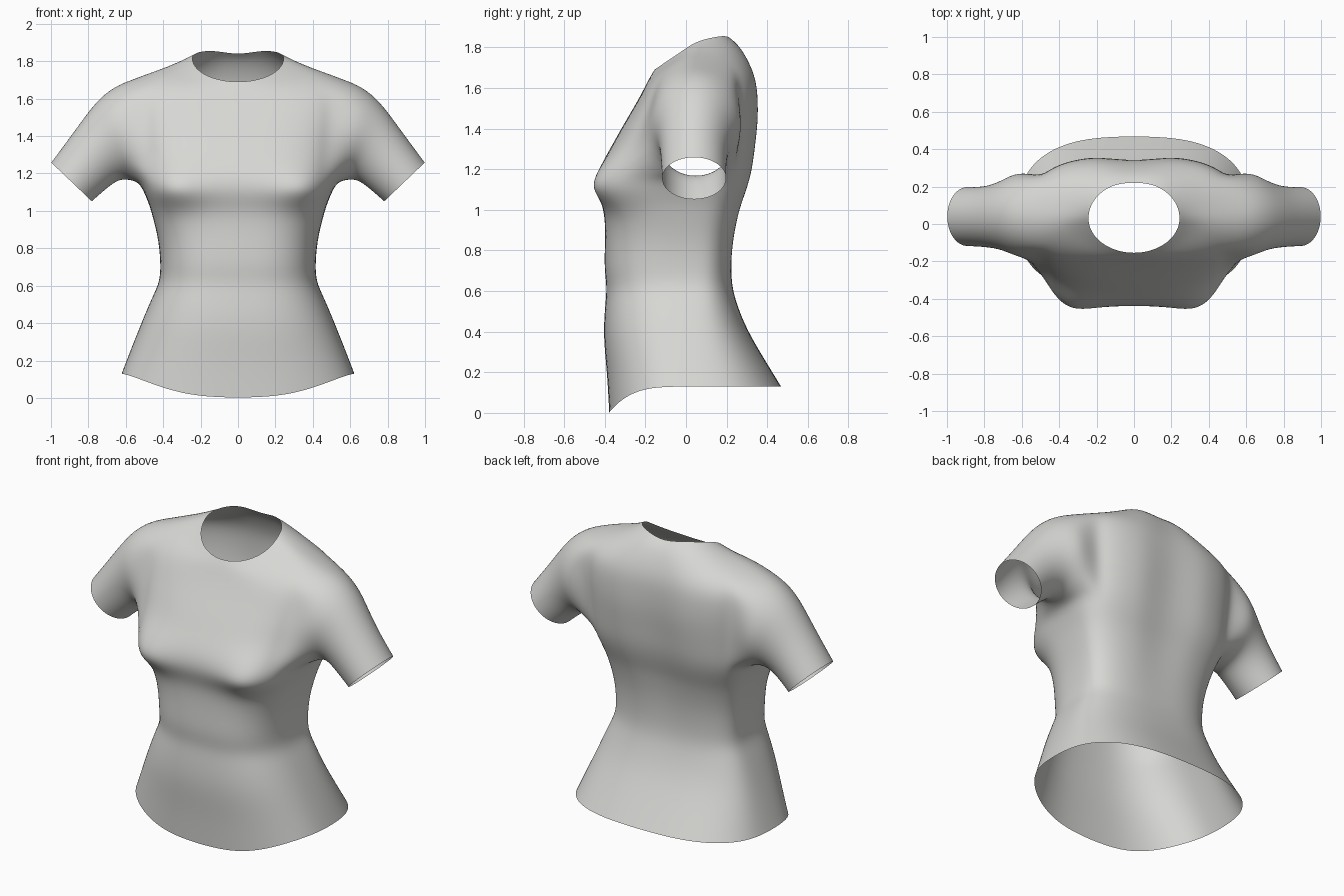
import bpy, bmesh, math
from mathutils import Vector

cube = bpy.data.objects.get("Cube")
if cube:
    bpy.data.objects.remove(cube, do_unlink=True)

SEG = 32       # points around the torso
YC = 0.03      # depth of the side seam
HALF = 3       # armhole half width in columns

# Torso rings: half width, front y, back y, front z, side z, back z, roundness
TORSO = [
    (0.625, -0.38, 0.47, 0.00, 0.13, 0.13, 0.75),
    (0.575, -0.39, 0.39, 0.20, 0.26, 0.26, 0.75),
    (0.515, -0.41, 0.30, 0.38, 0.41, 0.41, 0.75),
    (0.46, -0.40, 0.25, 0.53, 0.54, 0.54, 0.73),
    (0.42, -0.39, 0.23, 0.62, 0.62, 0.62, 0.72),
    (0.415, -0.405, 0.225, 0.71, 0.71, 0.71, 0.70),
    (0.425, -0.40, 0.235, 0.84, 0.84, 0.84, 0.70),
    (0.455, -0.40, 0.26, 0.96, 0.96, 0.96, 0.68),
    (0.475, -0.415, 0.28, 1.03, 1.03, 1.03, 0.65),
    (0.50, -0.44, 0.31, 1.11, 1.09, 1.11, 0.63),
    (0.53, -0.43, 0.335, 1.20, 1.15, 1.20, 0.64),   # armpit
    (0.545, -0.375, 0.35, 1.30, 1.29, 1.31, 0.66),
    (0.56, -0.32, 0.365, 1.40, 1.43, 1.43, 0.68),
    (0.57, -0.26, 0.365, 1.50, 1.57, 1.54, 0.68),
    (0.56, -0.215, 0.355, 1.58, 1.71, 1.64, 0.70),  # shoulder tip
    (0.43, -0.19, 0.32, 1.63, 1.755, 1.73, 0.78),
    (0.32, -0.17, 0.275, 1.667, 1.79, 1.815, 0.92),
    (0.245, -0.155, 0.23, 1.69, 1.815, 1.87, 1.00),  # neckline
]
PIT, TIP = 10, 14

# Sleeve rings: top x, top z, bottom x, bottom z, front y, back y
SLEEVE = [
    (0.66, 1.67, 0.585, 1.165, -0.18, 0.285),
    (0.76, 1.59, 0.64, 1.165, -0.14, 0.235),
    (0.87, 1.435, 0.70, 1.12, -0.125, 0.20),
    (1.00, 1.26, 0.78, 1.05, -0.12, 0.20),
]


def signed_pow(v, p):
    return math.copysign(abs(v) ** p, v) if abs(v) > 1e-6 else 0.0


def bell(v, centre, width):
    return math.exp(-((v - centre) / width) ** 2)


def torso_point(ring, col):
    width, front, back, zf, zs, zb, p = ring
    t = 2 * math.pi * col / SEG
    c, s = signed_pow(math.cos(t), p), signed_pow(math.sin(t), p)
    x = width * c
    y = YC + s * ((back - YC) if s > 0 else (YC - front))
    # The hem curves late, the neckline slopes evenly
    power = 4 if zs < 0.5 else 1.5
    if zs > 1.78:
        power = 0.7 if s > 0 else 1
    z = zs + ((zb if s > 0 else zf) - zs) * abs(s) ** power
    if s < -0.3:    # bust
        y -= 0.08 * bell(abs(x), 0.36, 0.15) * bell(z, 1.12, 0.09)
    if s > 0.3:     # spine groove and nape dip
        y -= 0.035 * bell(x, 0, 0.1) * bell(z, 1.35, 0.45)
        z -= 0.03 * bell(x, 0, 0.12) * bell(z, 1.87, 0.05)
    return Vector((x, y, z))


bm = bmesh.new()
rings = [[bm.verts.new(torso_point(r, i)) for i in range(SEG)] for r in TORSO]


def in_armhole(row, col):
    near_side = any((col - centre + HALF) % SEG < 2 * HALF for centre in (0, SEG // 2))
    return PIT <= row < TIP and near_side


# Torso skin with the armholes left open
for row in range(len(rings) - 1):
    for col in range(SEG):
        if not in_armhole(row, col):
            nxt = (col + 1) % SEG
            bm.faces.new((rings[row][col], rings[row][nxt],
                          rings[row + 1][nxt], rings[row + 1][col]))

# Order of the armhole rim: over the top to the back, down, under, up the front
rim = [(TIP, c) for c in range(HALF + 1)]
rim += [(r, HALF) for r in range(TIP - 1, PIT, -1)]
rim += [(PIT, c) for c in range(HALF, -HALF - 1, -1)]
rim += [(r, -HALF) for r in range(PIT + 1, TIP)]
rim += [(TIP, c) for c in range(-HALF, 0)]

# Sleeves grow out of the armholes
for side in (1, -1):
    previous = [rings[r][(c if side > 0 else SEG // 2 - c) % SEG] for r, c in rim]
    n = len(previous)
    for tx, tz, bx, bz, front, back in SLEEVE:
        centre = Vector(((tx + bx) / 2, (front + back) / 2, (tz + bz) / 2))
        up = Vector(((tx - bx) / 2, 0, (tz - bz) / 2))
        across = Vector((0, (back - front) / 2, 0))
        loop = []
        for i in range(n):
            a = 2 * math.pi * i / n
            co = centre + up * math.cos(a) + across * math.sin(a)
            co.x *= side
            loop.append(bm.verts.new(co))
        for i in range(n):
            j = (i + 1) % n
            bm.faces.new((previous[i], previous[j], loop[j], loop[i]))
        previous = loop

bmesh.ops.recalc_face_normals(bm, faces=bm.faces[:])
# An open shell should face away from the body axis
probe = max(bm.faces, key=lambda f: f.calc_center_median().y)
if probe.normal.y < 0:
    bmesh.ops.reverse_faces(bm, faces=bm.faces[:])

mesh = bpy.data.meshes.new("shirt")
bm.to_mesh(mesh)
bm.free()
for poly in mesh.polygons:
    poly.use_smooth = True

shirt = bpy.data.objects.new("shirt", mesh)
bpy.context.collection.objects.link(shirt)

# Cloth colour
cloth = bpy.data.materials.new("light_grey_cloth")
cloth.use_nodes = True
grey = (0.68, 0.68, 0.66, 1)
cloth.diffuse_color = grey
cloth.node_tree.nodes["Principled BSDF"].inputs["Base Color"].default_value = grey
mesh.materials.append(cloth)

subdivide = shirt.modifiers.new("smooth_cloth", "SUBSURF")
subdivide.levels = subdivide.render_levels = 2
